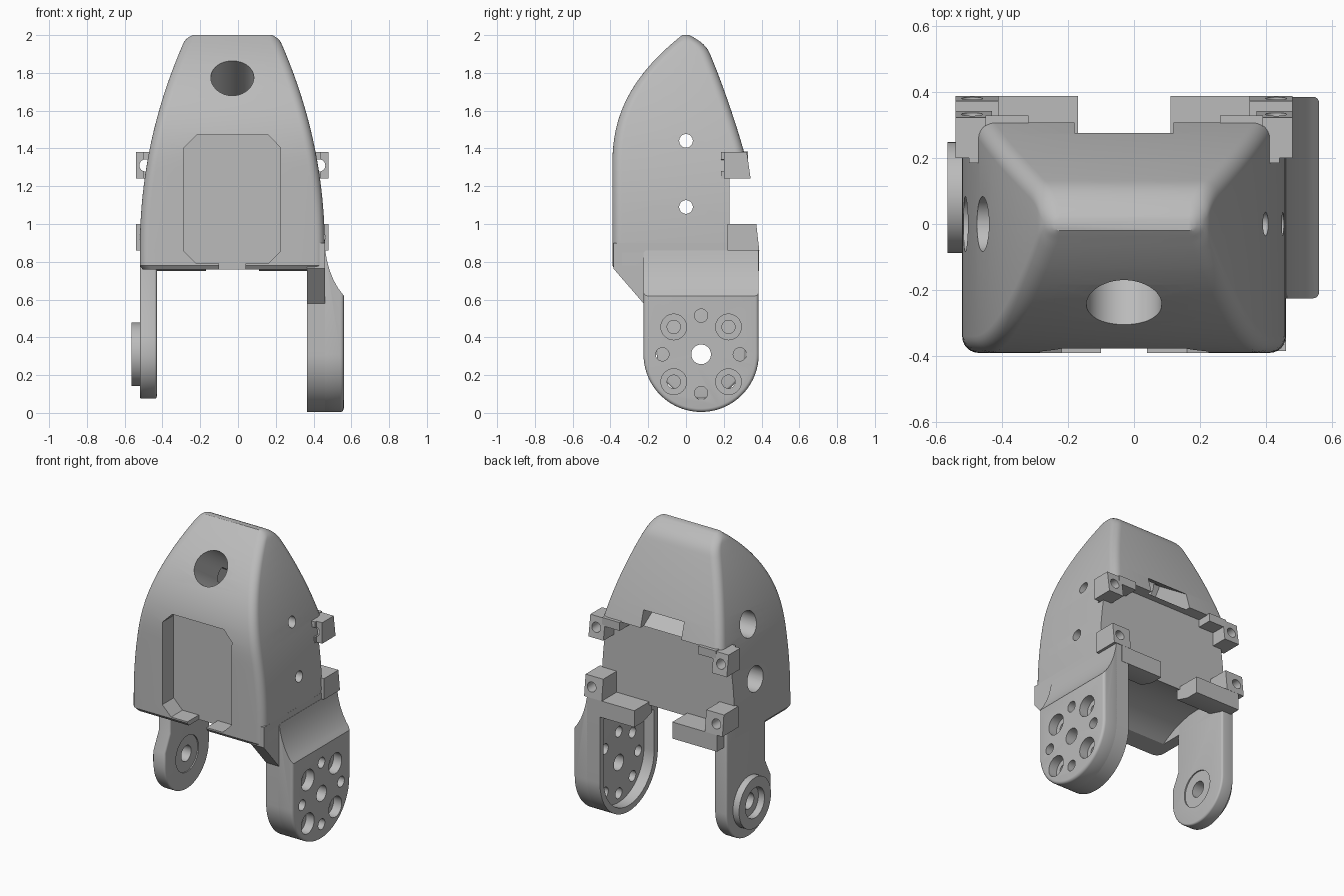
import bpy, bmesh, math
from mathutils import Matrix, Vector

if "Cube" in bpy.data.objects:
    bpy.data.objects.remove(bpy.data.objects["Cube"])

grey = bpy.data.materials.new("light_grey_plastic")
grey.use_nodes = True
grey.diffuse_color = (0.5, 0.5, 0.5, 1)
grey.node_tree.nodes["Principled BSDF"].inputs["Base Color"].default_value = (0.5, 0.5, 0.5, 1)

CX = -0.03             # mid plane of the shell
PY, PZ = 0.08, 0.31    # hinge axis


def finish(bm, name):
    bmesh.ops.recalc_face_normals(bm, faces=bm.faces)
    mesh = bpy.data.meshes.new(name)
    bm.to_mesh(mesh)
    bm.free()
    mesh.materials.append(grey)
    ob = bpy.data.objects.new(name, mesh)
    bpy.context.collection.objects.link(ob)
    return ob


def loft(name, rings):
    bm = bmesh.new()
    rows = [[bm.verts.new(p) for p in ring] for ring in rings]
    for lo, hi in zip(rows, rows[1:]):
        for i in range(len(lo)):
            j = (i + 1) % len(lo)
            bm.faces.new((lo[i], lo[j], hi[j], hi[i]))
    bm.faces.new(rows[0])
    bm.faces.new(rows[-1])
    return finish(bm, name)


def prism(name, pts, axis, a, b):
    """Extrude (y, z) points along x, or (x, z) points along y."""
    def place(t):
        return [(t, u, v) if axis == "x" else (u, t, v) for u, v in pts]
    return loft(name, [place(a), place(b)])


def box(name, x0, x1, y0, y1, z0, z1):
    return prism(name, [(y0, z0), (y1, z0), (y1, z1), (y0, z1)], "x", x0, x1)


def arc(u, v, r, start=0, end=2 * math.pi, n=48):
    closed = end - start > 6
    return [(u + r * math.cos(start + (end - start) * i / n),
             v + r * math.sin(start + (end - start) * i / n))
            for i in range(n if closed else n + 1)]


def rod(name, axis, u, v, r, a, b):
    return prism(name, arc(u, v, r), axis, a, b)


def apply_mod(ob, mod):
    bpy.context.view_layer.objects.active = ob
    bpy.ops.object.modifier_apply(modifier=mod.name)


def cut(ob, cutter):
    mod = ob.modifiers.new("cut", "BOOLEAN")
    mod.operation, mod.solver, mod.object = "DIFFERENCE", "EXACT", cutter
    cutter.hide_render = True
    apply_mod(ob, mod)
    bpy.data.objects.remove(cutter)


def soften(ob, width):
    mod = ob.modifiers.new("soft", "BEVEL")
    mod.width, mod.segments, mod.limit_method = width, 4, "ANGLE"
    mod.angle_limit = math.radians(40)
    apply_mod(ob, mod)


# Shell: rounded rectangles stacked upward, narrowing on all sides
def shell_ring(z):
    half = 0.49 - 0.25 * max(0, (z - 0.85) / 1.15) ** 2.1
    half -= 0.03 * max(0, (z - 1.95) / 0.05) ** 3
    half -= 0.015 * max(0, (0.78 - z) / 0.02)
    front = -0.39 + 0.37 * max(0, (z - 1.3) / 0.7) ** 2.4
    front += 0.015 * max(0, (0.78 - z) / 0.02)
    u = max(0, z - 1.24)
    back = 0.345 - 0.25 * u - 0.12 * u * u - 0.07 * max(0, (z - 1.88) / 0.12) ** 3
    r = min(0.05, (back - front) * 0.45)
    ring = []
    for k, (sx, y) in enumerate([(1, back - r), (-1, back - r), (-1, front + r), (1, front + r)]):
        start = k * math.pi / 2
        ring += [(p, q, z) for p, q in
                 arc(CX + sx * (half - r), y, r, start, start + math.pi / 2, 6)]
    return ring


levels = [0.76, 0.78] + [0.85 + 0.05 * i for i in range(21)]
levels += [1.89 + 0.01 * i for i in range(10)] + [1.985, 1.99, 1.995, 2.0]
shell = loft("shell", [shell_ring(z) for z in levels])

# Flat back recess, with small corner tabs left at its top
cut(shell, box("recess_cutter", -1, 1, 0.23, 1, 0.5, 1.38))
# Curved clearance under the shell
cut(shell, rod("clearance_cutter", "x", PY, PZ, 0.55, -0.43, 0.365))

# Front pocket with chamfered corners and a slot in its sill
x0, x1, z0, z1, c = CX - 0.255, CX + 0.255, 0.79, 1.47, 0.065
cut(shell, prism("pocket_cutter",
                 [(x0 + c, z0), (x1 - c, z0), (x1, z0 + c), (x1, z1 - c),
                  (x1 - c, z1), (x0 + c, z1), (x0, z1 - c), (x0, z0 + c)], "y", -0.6, -0.27))
cut(shell, box("sill_cutter", CX - 0.07, CX + 0.07, -0.6, -0.27, 0.7, 0.81))

# Cross holes, counterbored on the right
for z in (1.09, 1.44):
    cut(shell, rod("cross_hole_cutter", "x", 0, z, 0.036, -1, 1))
    cut(shell, rod("counterbore_cutter", "x", 0, z, 0.083, -1, -0.3))

# Sloping cable channel: round at the front, a flat slot at the back
slope = Vector((0, 0.835, -0.55)).normalized()
turn = slope.to_track_quat("Z", "Y").to_matrix().to_4x4()
mouth = Vector((CX, -0.25, 1.78))


def channel(name, start, end, round_hole):
    bm = bmesh.new()
    place = Matrix.Translation(mouth + slope * (start + end) / 2) @ turn
    if round_hole:
        bmesh.ops.create_cone(bm, cap_ends=True, segments=48, radius1=0.114,
                              radius2=0.114, depth=end - start, matrix=place)
    else:
        size = Matrix.Diagonal((0.3, 0.09, end - start, 1))
        bmesh.ops.create_cube(bm, size=1, matrix=place @ size)
    return finish(bm, name)


cut(shell, channel("slot_cutter", 0.3, 0.9, False))
cut(shell, channel("mouth_cutter", -0.2, 0.36, True))

# Screw blocks, tabs and ledges on both sides of the back
for s, side in ((1, "left"), (-1, "right")):
    def span(a, b):
        return sorted((CX + s * a, CX + s * b))

    hole_x = CX + s * 0.46
    upper = prism("upper_block_" + side,
                  [(0.185, 1.24), (0.342, 1.24), (0.322, 1.38), (0.185, 1.38)],
                  "x", *span(0.4, 0.51))
    cut(upper, prism("block_chamfer_cutter",
                     [(hole_x + s * 0.01, 1.2), (hole_x + s * 0.06, 1.2),
                      (hole_x + s * 0.06, 1.4), (hole_x + s * 0.01, 1.4)], "y", 0.1, 0.2))
    cut(upper, rod("screw_cutter", "y", hole_x, 1.31, 0.032, 0, 1))
    lower = prism("lower_block_" + side,
                  [(0.22, 0.86), (0.388, 0.86), (0.372, 1.0), (0.22, 1.0)],
                  "x", *span(0.38, 0.51))
    cut(lower, rod("screw_cutter", "y", hole_x, 0.93, 0.032, 0, 1))
    box("corner_tab_" + side, *span(0.29, 0.42), 0.2, 0.328, 1.33, 1.385)
    ledge_end = 0.47 if s < 0 else 0.45
    prism("ledge_" + side, [(0.2, 0.78), (0.3, 0.75), (0.387, 0.75), (0.387, 0.86), (0.2, 0.86)],
          "x", *span(0.14, ledge_end))

# Left arm: open U-shaped cup
R = 0.305
bowl = arc(PY, PZ, R, -math.pi, 0)
cup = prism("left_arm_cup",
            bowl + [(PY + R, 0.86), (0.22, 0.9), (-0.385, 0.9), (-0.385, 0.765), (-0.225, 0.58)],
            "x", 0.365, 0.46)
cut(cup, prism("cup_cutter", arc(PY, PZ, 0.265, -math.pi, 0) + [(PY + 0.265, 0.72), (PY - 0.265, 0.58)],
               "x", 0, 1))

# Left arm: outer plate flaring back into the shell
plate = prism("left_arm_plate", bowl + [(PY + R, 0.86), (PY - R, 0.86)], "x", 0.44, 0.56)
soften(plate, 0.018)
cut(plate, prism("flare_cutter",
                 [(0.7, 0.62), (0.56, 0.62), (0.53, 0.66), (0.505, 0.705), (0.485, 0.755),
                  (0.47, 0.81), (0.46, 0.87), (0.46, 1), (0.7, 1)], "y", -1, 1))
cut(plate, rod("axle_cutter", "x", PY, PZ, 0.052, 0, 1))
for i in range(4):
    a = i * math.pi / 2
    cut(plate, rod("pin_cutter", "x", PY + 0.205 * math.cos(a), PZ + 0.205 * math.sin(a), 0.035, 0, 1))
    a += math.pi / 4
    y, z = PY + 0.205 * math.cos(a), PZ + 0.205 * math.sin(a)
    cut(plate, rod("pin_cutter", "x", y, z, 0.035, 0, 1))
    cut(plate, rod("head_cutter", "x", y, z, 0.068, 0.5, 1))

# Right arm: slim strap with a bearing boss
strap = prism("right_arm", arc(PY, PZ, 0.235, -math.pi, 0) +
              [(0.315, 0.86), (-0.1, 0.86), (-0.1, 0.51), (-0.155, 0.4)], "x", -0.52, -0.43)
soften(strap, 0.012)
cut(strap, rod("axle_cutter", "x", PY, PZ, 0.052, -1, 0))
cut(strap, rod("pad_cutter", "x", PY, PZ, 0.12, -0.438, 0))
boss = rod("right_boss", "x", PY, PZ, 0.168, -0.565, -0.515)
cut(boss, rod("boss_cutter", "x", PY, PZ, 0.1, -1, 0))

# Smooth shading with crisp edges
bpy.ops.object.select_all(action="DESELECT")
for ob in bpy.context.collection.objects:
    if ob.type == "MESH" and grey.name in ob.data.materials:
        ob.select_set(True)
        bpy.context.view_layer.objects.active = ob
bpy.ops.object.shade_smooth_by_angle(angle=math.radians(30))
